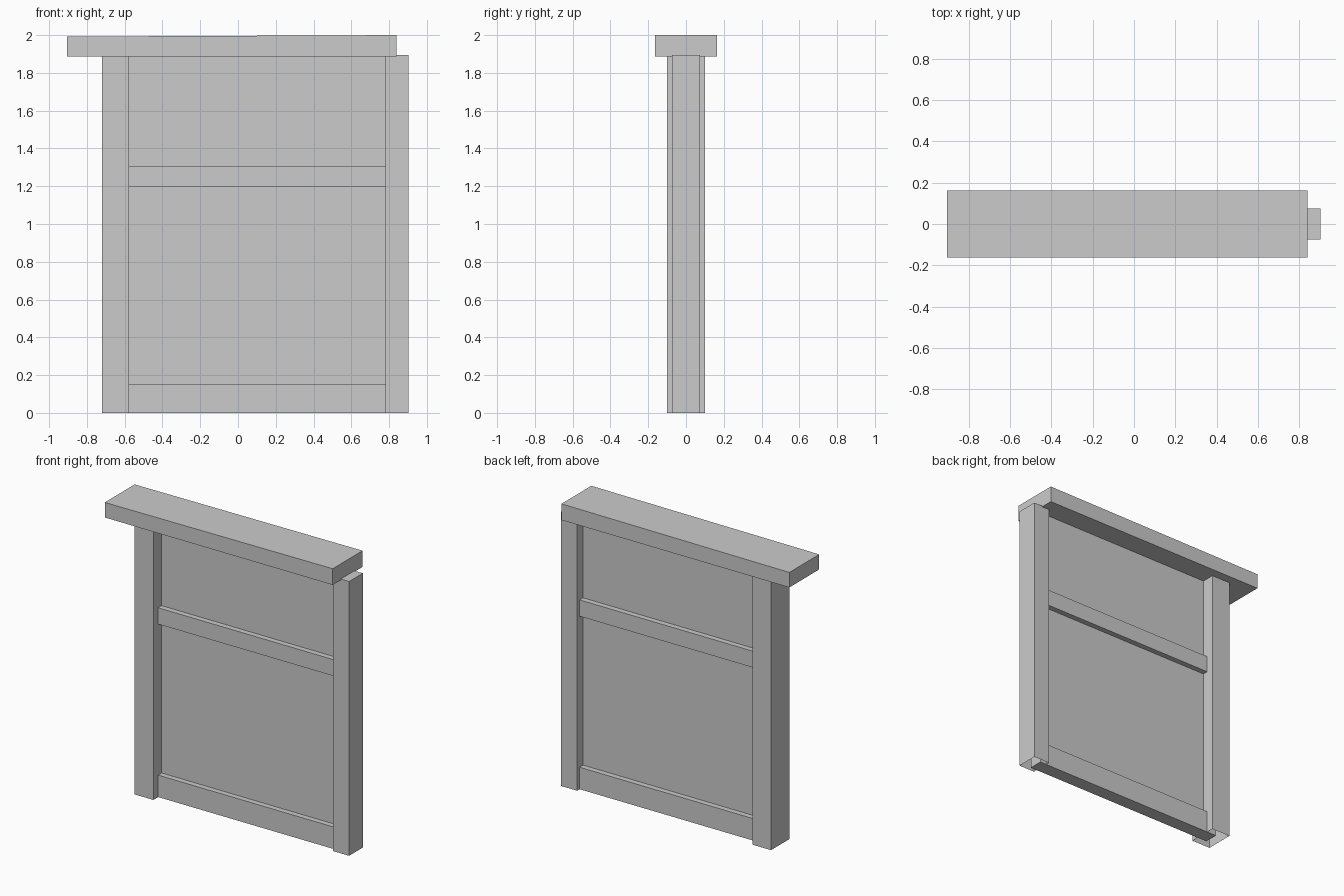
import bpy, bmesh

if "Cube" in bpy.data.objects:
    bpy.data.objects.remove(bpy.data.objects["Cube"])


def box(name, x0, x1, half_y, z0, z1, open_bottom=False, z1_left=None):
    """Box centred on y = 0; the top may slope, the bottom may be open."""
    bm = bmesh.new()
    bmesh.ops.create_cube(bm, size=1)
    for v in bm.verts:
        left, top = v.co.x < 0, v.co.z > 0
        high = z1_left if (left and z1_left is not None) else z1
        v.co = (x0 if left else x1,
                -half_y if v.co.y < 0 else half_y,
                high if top else z0)
    if open_bottom:
        bm.normal_update()
        bmesh.ops.delete(bm, geom=[f for f in bm.faces if f.normal.z < -0.9],
                         context='FACES_ONLY')
    mesh = bpy.data.meshes.new(name)
    bm.to_mesh(mesh)
    bm.free()
    obj = bpy.data.objects.new(name, mesh)
    bpy.context.collection.objects.link(obj)
    return obj


# Hollow posts, open underneath
box("left_post", -0.72, -0.577, 0.10, 0, 1.895, open_bottom=True)
box("right_post", 0.78, 0.902, 0.075, 0, 1.895, open_bottom=True)

# Thin wall panel between the posts
box("panel", -0.65, 0.83, 0.01, 0.05, 1.93)

# Horizontal rails, let into the posts
for name, z0, z1 in (("bottom_rail", 0, 0.152), ("middle_rail", 1.195, 1.308)):
    box(name, -0.65, 0.83, 0.048, z0, z1)

# Overhanging cap beam, slightly sloped on top
box("cap_beam", -0.904, 0.838, 0.163, 1.888, 2.0, z1_left=1.992)
